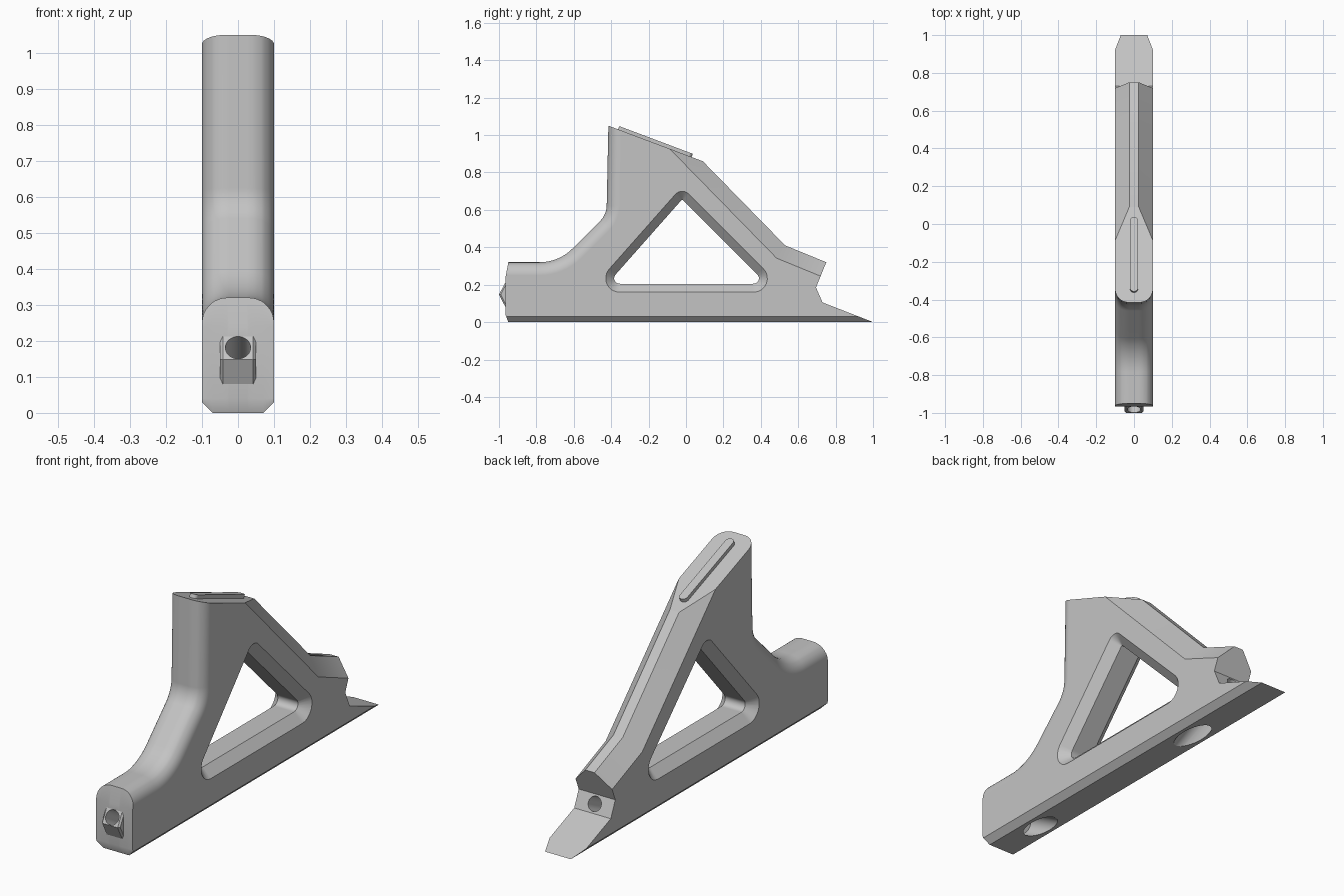
import bpy, bmesh, math
from mathutils import Vector, Matrix

cube = bpy.data.objects.get("Cube")
if cube:
    bpy.data.objects.remove(cube, do_unlink=True)

GREY = (0.55, 0.55, 0.55, 1)
mat = bpy.data.materials.new("plain grey")
mat.use_nodes = True
mat.diffuse_color = GREY
mat.node_tree.nodes["Principled BSDF"].inputs["Base Color"].default_value = GREY


def make_object(name, bm):
    bmesh.ops.recalc_face_normals(bm, faces=bm.faces[:])
    mesh = bpy.data.meshes.new(name)
    bm.to_mesh(mesh)
    bm.free()
    mesh.materials.append(mat)
    obj = bpy.data.objects.new(name, mesh)
    bpy.context.collection.objects.link(obj)
    return obj


def fillet(corners, steps=8):
    """Corners are (y, z, radius, kind of the edge that follows)."""
    out = []
    n = len(corners)
    for i, (y, z, r, kind) in enumerate(corners):
        p = Vector((y, z))
        if r == 0:
            out.append((p, kind))
            continue
        a = (Vector(corners[i - 1][:2]) - p).normalized()
        b = (Vector(corners[(i + 1) % n][:2]) - p).normalized()
        half = a.angle(b) / 2
        centre = p + (a + b).normalized() * (r / math.sin(half))
        start = p + a * (r / math.tan(half)) - centre
        end = p + b * (r / math.tan(half)) - centre
        for k in range(steps + 1):
            t = k / steps
            sweep = math.pi - 2 * half
            arm = start * math.sin((1 - t) * sweep) + end * math.sin(t * sweep)
            out.append((centre + arm / math.sin(sweep), kind))
    return out


def inset(outline, depth):
    """Move each edge inward by the depth of its kind."""
    n = len(outline)
    points = []
    for i in range(n):
        p = outline[i][0]
        d0 = (p - outline[i - 1][0]).normalized()
        d1 = (outline[(i + 1) % n][0] - p).normalized()
        n0, n1 = Vector((-d0.y, d0.x)), Vector((-d1.y, d1.x))
        a, b = depth[outline[i - 1][1]], depth[outline[i][1]]
        det = n0.x * n1.y - n0.y * n1.x
        if abs(det) < 1e-5:
            points.append(p + n1 * b)
        else:
            points.append(p + Vector((a * n1.y - b * n0.y, b * n0.x - a * n1.x)) / det)
    return points


def loft(name, corners, half_layers, depth_at):
    """Skin a side outline across x, symmetric about x = 0."""
    outline = fillet(corners)
    bm = bmesh.new()
    rings = []
    for x in sorted({s * h for h in half_layers for s in (-1, 1)}):
        rings.append([bm.verts.new((x, p.x, p.y)) for p in inset(outline, depth_at(abs(x)))])
    n = len(outline)
    for low, high in zip(rings, rings[1:]):
        for i in range(n):
            j = (i + 1) % n
            bm.faces.new((low[i], low[j], high[j], high[i]))
    bm.faces.new(rings[0])
    bm.faces.new(rings[-1])
    return make_object(name, bm)


def rod(name, p, q, r):
    axis = q - p
    bm = bmesh.new()
    bmesh.ops.create_cone(
        bm, cap_ends=True, segments=32, radius1=r, radius2=r, depth=axis.length,
        matrix=Matrix.Translation((p + q) / 2) @ axis.to_track_quat("Z", "Y").to_matrix().to_4x4())
    return make_object(name, bm)


def activate(obj):
    bpy.ops.object.select_all(action="DESELECT")
    obj.select_set(True)
    bpy.context.view_layer.objects.active = obj


def cut(obj, cutters):
    activate(obj)
    for c in cutters:
        mod = obj.modifiers.new("cut", "BOOLEAN")
        mod.operation, mod.solver, mod.object = "DIFFERENCE", "EXACT", c
        bpy.ops.object.modifier_apply(modifier=mod.name)


# Body: rounded front, chamfered foot, faceted back ridge
R, FLAT = 0.07, 0.03
body_depth = lambda x: {
    "flat": 0,
    "foot": max(0, x - 0.07),
    "ridge": max(0, x - 0.025) * 1.07,
    "round": R - math.sqrt(max(0, R * R - max(0, x - FLAT) ** 2)),
}
body_corners = [
    (-0.95, 0, 0, "foot"), (1, 0, 0, "flat"), (0.73, 0.105, 0, "flat"),
    (0.695, 0.185, 0, "flat"), (0.75, 0.32, 0, "ridge"), (0.53, 0.41, 0, "ridge"),
    (0.09, 0.86, 0, "flat"), (-0.415, 1.05, 0, "round"), (-0.425, 0.575, 0.12, "round"),
    (-0.68, 0.32, 0.25, "round"), (-0.95, 0.32, 0, "flat"), (-0.965, 0.24, 0, "flat"),
    (-0.965, 0.04, 0, "flat"),
]
layers = [FLAT + R * math.sin(math.radians(a)) for a in range(0, 91, 10)] + [0.025, 0.07]
body = loft("body", body_corners, layers, body_depth)

# Front lug
lug_corners = [
    (-0.93, 0.07, 0, "edge"), (-0.96, 0.07, 0, "edge"), (-1, 0.148, 0, "edge"),
    (-0.96, 0.222, 0, "edge"), (-0.93, 0.222, 0, "edge"),
][::-1]
lug = loft("front_lug", lug_corners, [0.05, 0.042], lambda x: {"edge": max(0, x - 0.042)})

# Triangular window with bevelled rims
window_corners = [
    (-0.52, 0.16, 0.074, "rim"), (0.54, 0.16, 0.074, "rim"), (-0.0225, 0.722, 0.05, "rim")]
window = loft("window_cutter", window_corners, [0.11, 0.055],
              lambda x: {"rim": min(0.045, 0.1 - x)})

# Slanted screw holes with counterbores opening under the foot
screws = []
for side, a, b in (("front", (0, -0.98, 0.18), (0, -0.67, 0)),
                   ("rear", (0, 0.712, 0.145), (0, 0.42, 0))):
    a, b = Vector(a), Vector(b)
    d = (b - a).normalized()
    screws.append(rod(side + "_screw_cutter", a - d * 0.1, b + d * 0.1, 0.035))
    screws.append(rod(side + "_counterbore_cutter", b - d * 0.16, b + d * 0.2, 0.053))

cut(body, [window] + screws)
cut(lug, screws[:1])
for c in [window] + screws:
    bpy.data.objects.remove(c, do_unlink=True)

# Raised rib along the sloping top
bm = bmesh.new()
bmesh.ops.create_cube(bm, size=1)
bmesh.ops.scale(bm, vec=(0.042, 0.42, 0.04), verts=bm.verts)
uprights = [e for e in bm.edges if abs(e.verts[0].co.z - e.verts[1].co.z) > 0.01]
bmesh.ops.bevel(bm, geom=uprights, offset=0.02, segments=6, profile=0.5, affect="EDGES")
tilt = math.atan2(0.86 - 1.05, 0.09 + 0.415)
bmesh.ops.transform(bm, verts=bm.verts, matrix=Matrix.Translation((0, -0.167, 0.955))
                    @ Matrix.Rotation(tilt, 4, "X"))
rib = make_object("top_rib", bm)

for obj in (body, lug, rib):
    activate(obj)
    bpy.ops.object.shade_smooth_by_angle(angle=math.radians(25))
    weighted = obj.modifiers.new("even_shading", "WEIGHTED_NORMAL")
    weighted.keep_sharp = True
